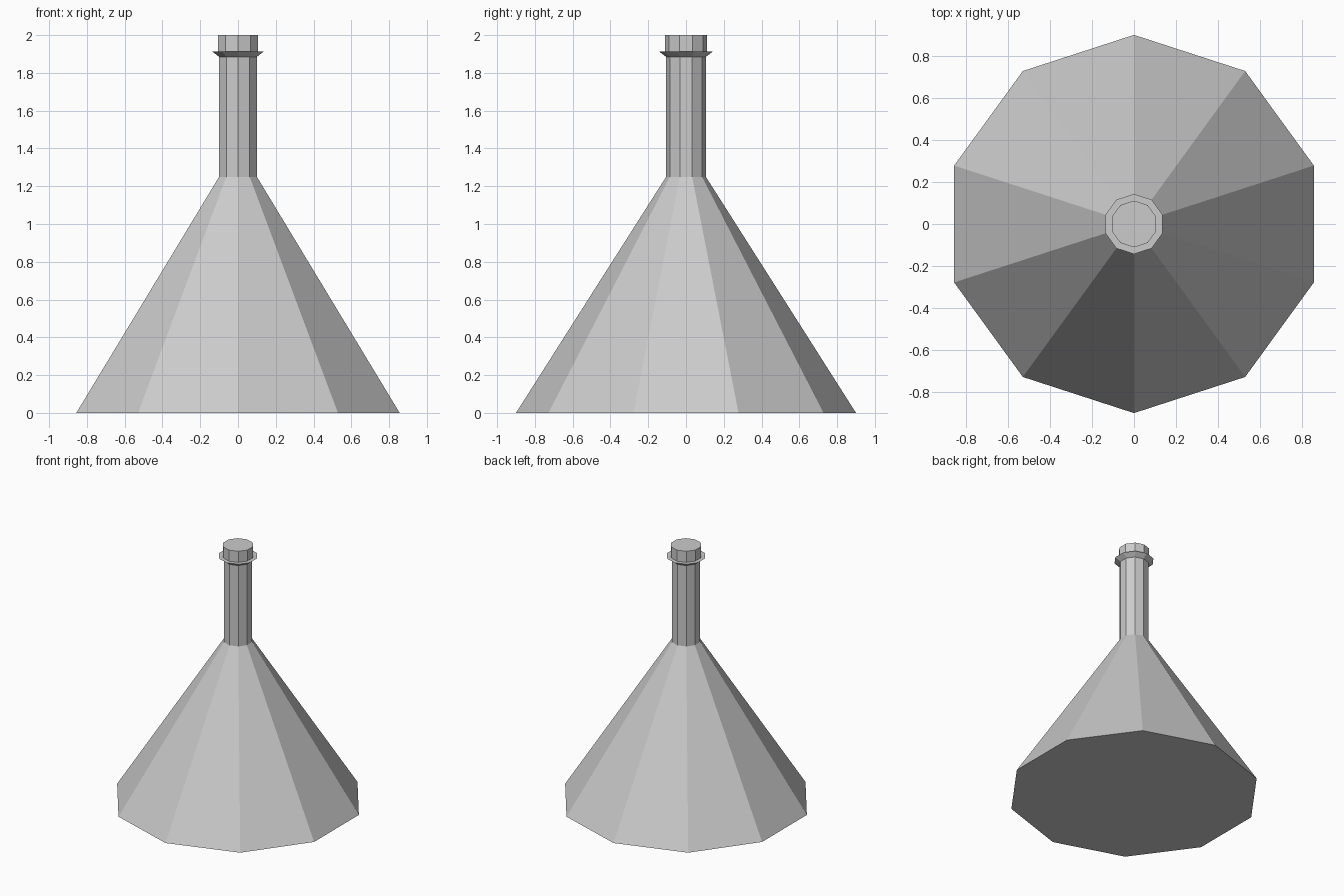
import bpy
import bmesh
from math import pi, sin, cos

SIDES = 10

cube = bpy.data.objects.get("Cube")
if cube:
    bpy.data.objects.remove(cube, do_unlink=True)

grey = bpy.data.materials.new("light_grey")
grey.use_nodes = True
colour = (0.6, 0.6, 0.6, 1)
grey.diffuse_color = colour
grey.node_tree.nodes["Principled BSDF"].inputs["Base Color"].default_value = colour


def frustum(name, r_low, r_high, z_low, z_high):
    """Closed flat-sided frustum with a corner pointing to the front."""
    bm = bmesh.new()
    angles = [2 * pi * i / SIDES - pi / 2 for i in range(SIDES)]
    low, high = [[bm.verts.new((r * cos(a), r * sin(a), z)) for a in angles]
                 for r, z in ((r_low, z_low), (r_high, z_high))]
    for i in range(SIDES):
        j = (i + 1) % SIDES
        bm.faces.new((low[i], low[j], high[j], high[i]))
    bm.faces.new(low[::-1])
    bm.faces.new(high)
    mesh = bpy.data.meshes.new(name)
    bm.to_mesh(mesh)
    bm.free()
    mesh.materials.append(grey)
    obj = bpy.data.objects.new(name, mesh)
    bpy.context.collection.objects.link(obj)
    return obj


# Conical body, straight neck, flared lip and stopper
frustum("body", 0.9, 0.105, 0, 1.25)
frustum("neck", 0.105, 0.105, 1.25, 1.885)
frustum("lip", 0.105, 0.143, 1.885, 1.913)
frustum("stopper", 0.111, 0.111, 1.913, 2)
